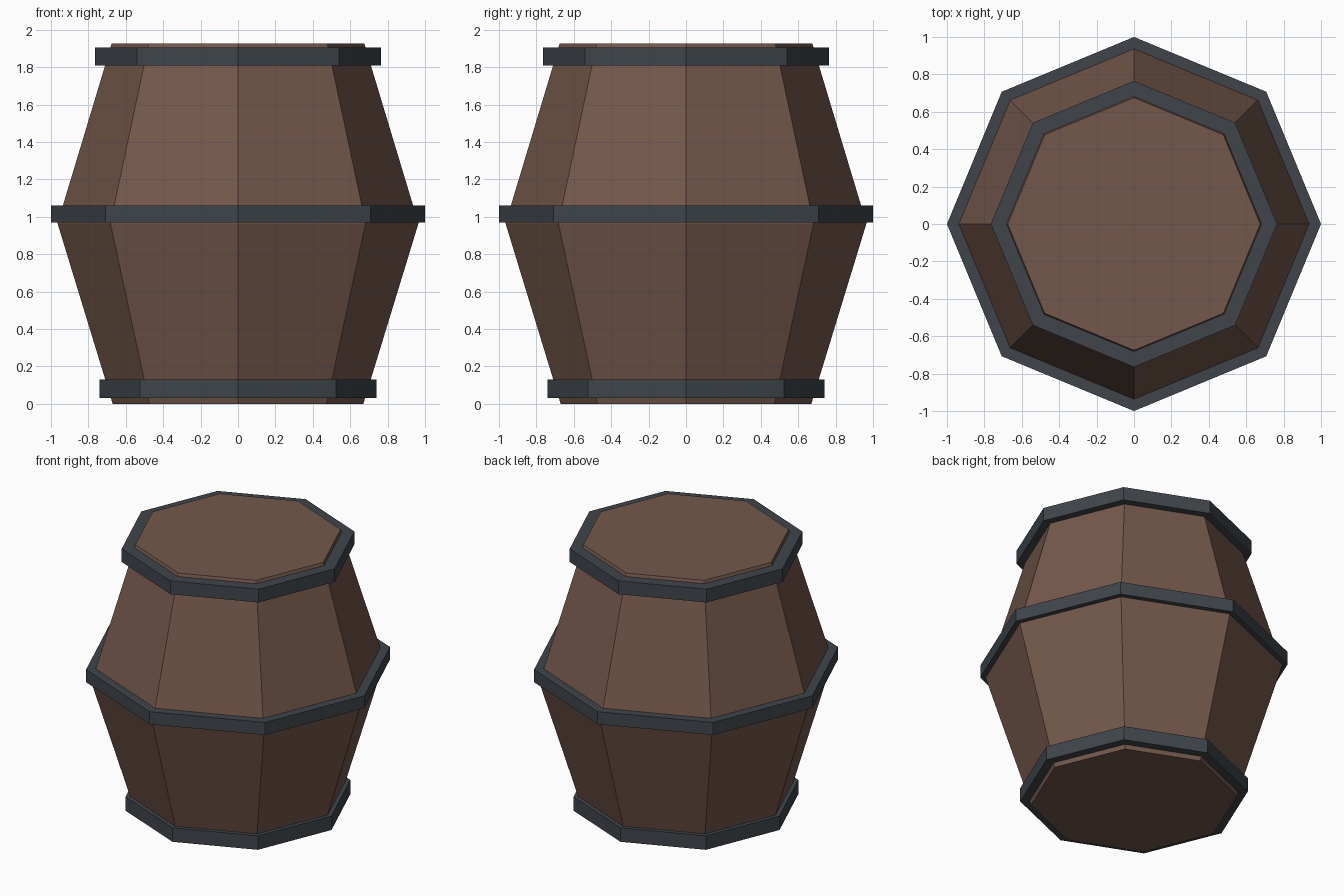
import bpy, bmesh, math

if "Cube" in bpy.data.objects:
    bpy.data.objects.remove(bpy.data.objects["Cube"])

SIDES = 8


def material(name, color):
    m = bpy.data.materials.new(name)
    m.diffuse_color = (*color, 1)
    m.use_nodes = True
    m.node_tree.nodes["Principled BSDF"].inputs["Base Color"].default_value = m.diffuse_color
    return m


wood = material("brown_wood", (0.175, 0.098, 0.070))
iron = material("dark_iron", (0.050, 0.060, 0.071))


def lathe(name, profile, mat, closed):
    """Spin (radius, height) points into an octagon; close as a band or cap the ends."""
    bm = bmesh.new()
    loops = [[bm.verts.new((r * math.cos(i * math.tau / SIDES),
                            r * math.sin(i * math.tau / SIDES), z))
              for i in range(SIDES)] for r, z in profile]
    pairs = list(zip(loops, loops[1:]))
    if closed:
        pairs.append((loops[-1], loops[0]))
    else:
        bm.faces.new(loops[0][::-1])
        bm.faces.new(loops[-1])
    for a, b in pairs:
        for i in range(SIDES):
            j = (i + 1) % SIDES
            bm.faces.new((a[i], a[j], b[j], b[i]))
    bmesh.ops.recalc_face_normals(bm, faces=bm.faces)
    mesh = bpy.data.meshes.new(name)
    bm.to_mesh(mesh)
    bm.free()
    mesh.materials.append(mat)
    obj = bpy.data.objects.new(name, mesh)
    bpy.context.collection.objects.link(obj)
    return obj


# Bulging wooden body with flat ends
lathe("barrel_body", [(0.67, 0), (0.965, 0.965), (0.675, 1.927)], wood, False)

# Iron hoops: outer radius, inner radius (sunk into the wood), bottom, top
for name, outer, inner, low, high in (
        ("bottom_hoop", 0.74, 0.64, 0.03, 0.13),
        ("middle_hoop", 1.00, 0.90, 0.97, 1.06),
        ("top_hoop", 0.765, 0.65, 1.81, 1.905)):
    lathe(name, [(outer, low), (outer, high), (inner, high), (inner, low)], iron, True)
